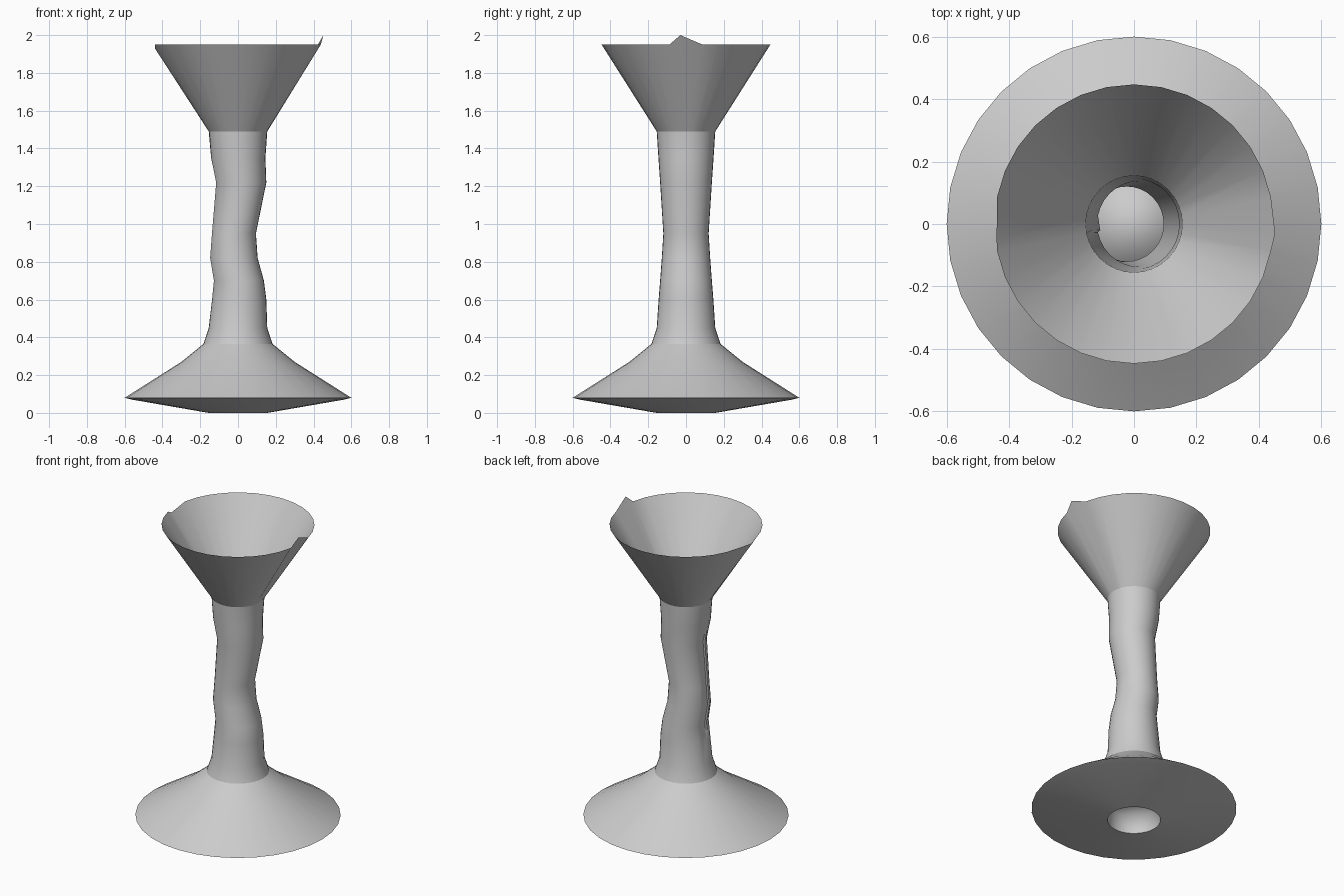
import bpy, bmesh, math

if "Cube" in bpy.data.objects:
    bpy.data.objects.remove(bpy.data.objects["Cube"])

N = 32
grey = bpy.data.materials.new("light_grey")
grey.diffuse_color = (0.6, 0.6, 0.6, 1)
grey.use_nodes = True
grey.node_tree.nodes["Principled BSDF"].inputs["Base Color"].default_value = grey.diffuse_color


def ring_loft(name, rings, smooth_angle=30, cap=False, tweak=None):
    """Loft open rings given as (z, x_left, x_right, y_radius)."""
    bm = bmesh.new()
    loops = []
    for z, xl, xr, ry in rings:
        loop = []
        for i in range(N):
            a = 2 * math.pi * i / N
            co = ((xl + xr) / 2 + (xr - xl) / 2 * math.cos(a), ry * math.sin(a), z)
            if tweak:
                co = tweak(i, co)
            loop.append(bm.verts.new(co))
        loops.append(loop)
    for lo, hi in zip(loops, loops[1:]):
        for i in range(N):
            j = (i + 1) % N
            bm.faces.new((lo[i], lo[j], hi[j], hi[i]))
    if cap:
        bm.faces.new(loops[-1])
    me = bpy.data.meshes.new(name)
    bm.to_mesh(me)
    bm.free()
    ob = bpy.data.objects.new(name, me)
    bpy.context.collection.objects.link(ob)
    me.materials.append(grey)
    bpy.ops.object.select_all(action='DESELECT')
    ob.select_set(True)
    bpy.context.view_layer.objects.active = ob
    bpy.ops.object.shade_smooth_by_angle(angle=math.radians(smooth_angle))
    return ob


def round_ring(z, r):
    return (z, -r, r, r)


# Bowl: open cone with a raised spike on the right and a nick on the left
def chip_rim(i, co):
    if co[2] > 1.9:
        if i == 0:
            return (0.452, -0.03, 2.0)
        if i == N // 2:
            return (-0.44, -0.05, 1.93)
    return co


ring_loft("bowl", [round_ring(1.49, 0.155), round_ring(1.95, 0.447)], tweak=chip_rim)


# Stem: crooked tube with a slight seam down its left side
def seam(i, co):
    if i == N // 2 and 0.5 < co[2] < 1.45:
        return (co[0] + 0.01, co[1] - 0.02, co[2])
    return co


ring_loft("stem", [
    round_ring(0.365, 0.183), round_ring(0.45, 0.155),
    (0.60, -0.14, 0.15, 0.145), (0.70, -0.13, 0.137, 0.137),
    (0.82, -0.15, 0.104, 0.128), (0.95, -0.14, 0.095, 0.12),
    (1.22, -0.118, 0.15, 0.137), (1.35, -0.145, 0.145, 0.146),
    round_ring(1.49, 0.155)], smooth_angle=40, tweak=seam)

# Foot: flared cone
ring_loft("foot", [round_ring(0.08, 0.6), round_ring(0.27, 0.3), round_ring(0.365, 0.183)])

# Underside: shallow cone down to the ground
ring_loft("foot_underside", [round_ring(0.0, 0.155), round_ring(0.07, 0.56), round_ring(0.08, 0.6)])

# Closed recess in the middle of the underside
ring_loft("foot_recess", [round_ring(0.0, 0.155), round_ring(0.115, 0.15)],
          smooth_angle=180, cap=True)
